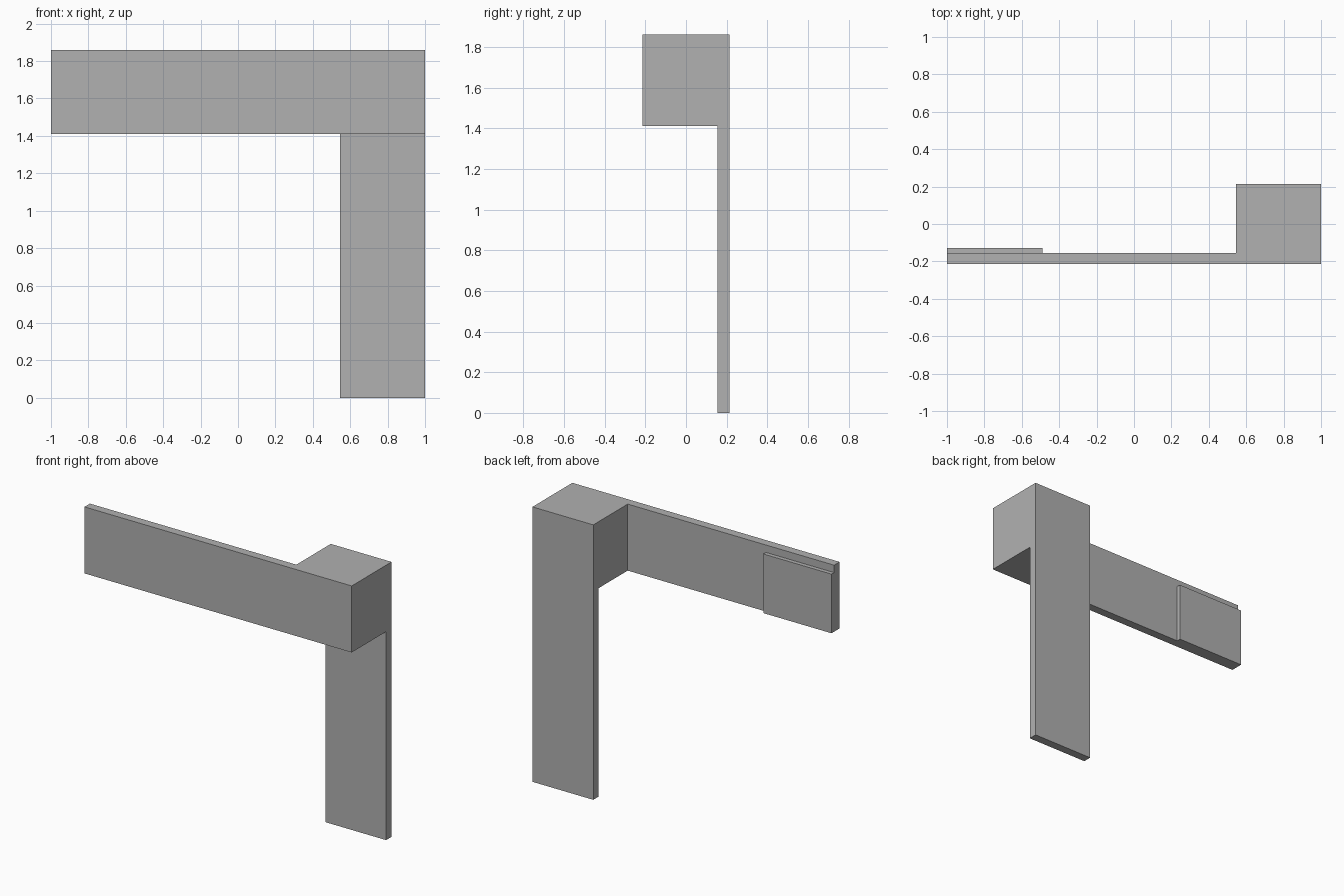
import bpy
import bmesh
from mathutils import Vector

cube = bpy.data.objects.get("Cube")
if cube:
    bpy.data.objects.remove(cube, do_unlink=True)

grey = bpy.data.materials.new("plain_grey")
grey.use_nodes = True
colour = (0.44, 0.44, 0.44, 1)
grey.diffuse_color = colour
grey.node_tree.nodes["Principled BSDF"].inputs["Base Color"].default_value = colour


def box(name, low, high):
    """Flat-shaded box between two opposite corners."""
    low, high = Vector(low), Vector(high)
    bm = bmesh.new()
    bmesh.ops.create_cube(bm, size=1)
    bmesh.ops.scale(bm, vec=high - low, verts=bm.verts)
    bmesh.ops.translate(bm, vec=(low + high) / 2, verts=bm.verts)
    mesh = bpy.data.meshes.new(name)
    bm.to_mesh(mesh)
    bm.free()
    mesh.materials.append(grey)
    obj = bpy.data.objects.new(name, mesh)
    bpy.context.collection.objects.link(obj)
    return obj


# Shared dimensions
half_depth = 0.213
thickness = 0.058
inner = 0.545
arm_bottom, top = 1.41, 1.86
arm_back = -half_depth + thickness

# Corner block joining the arm and the leg
box("corner_block", (inner, -half_depth, arm_bottom), (1, half_depth, top))
# Flat horizontal arm along the front
box("front_arm", (-1, -half_depth, arm_bottom), (inner, arm_back, top))
# Flat vertical leg at the back
box("rear_leg", (inner, half_depth - thickness, 0), (1, half_depth, arm_bottom))
# Thin pad on the back of the arm's free end
box("end_pad", (-1, arm_back, arm_bottom), (-0.49, arm_back + 0.028, 1.81))
